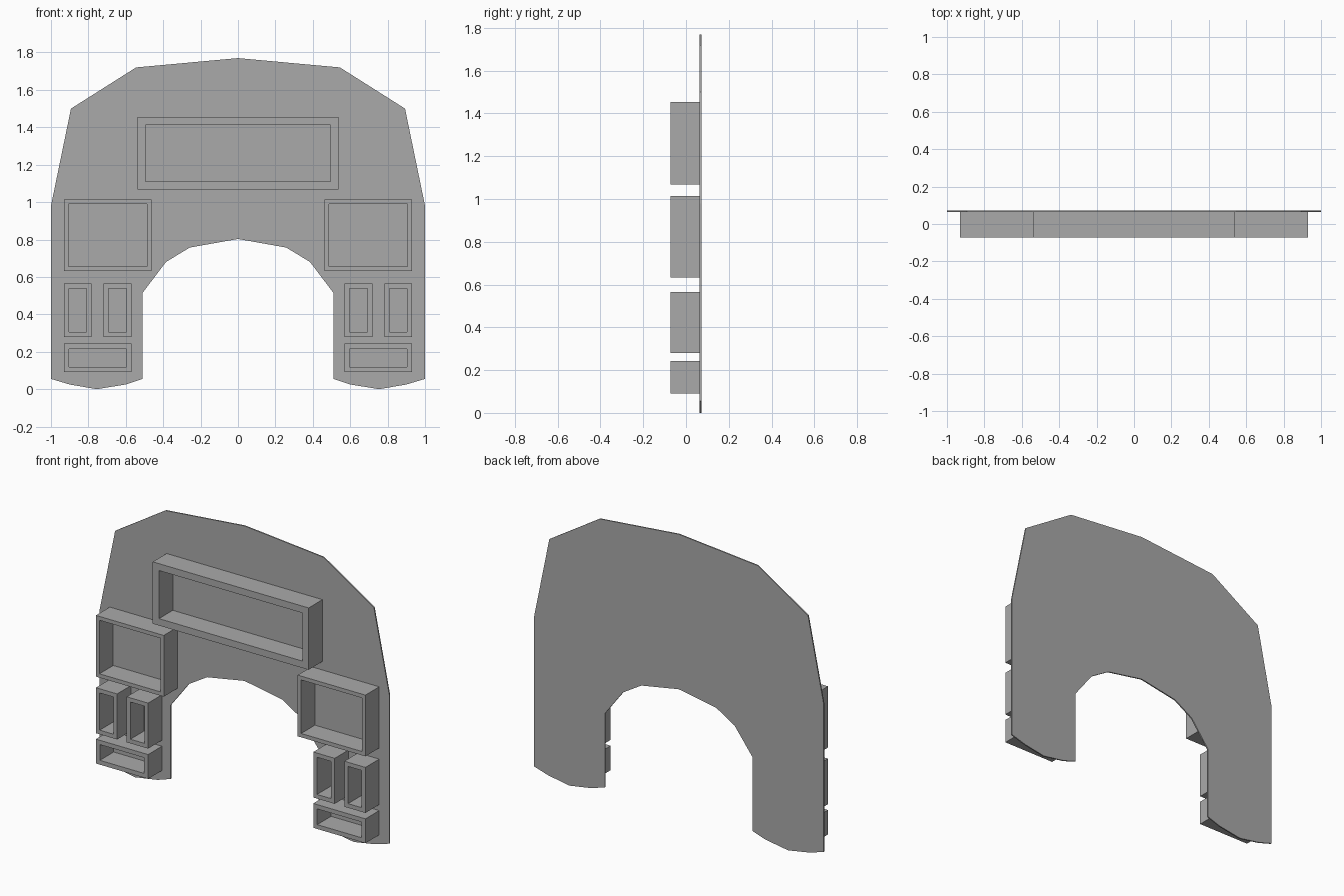
import bpy
import bmesh

cube = bpy.data.objects.get("Cube")
if cube:
    bpy.data.objects.remove(cube, do_unlink=True)

grey = bpy.data.materials.new("plain_grey")
grey.use_nodes = True
colour = (0.4, 0.4, 0.4, 1)
grey.diffuse_color = colour
grey.node_tree.nodes["Principled BSDF"].inputs["Base Color"].default_value = colour

FRONT, BACK, PANEL_FRONT = -0.072, 0.072, 0.064


def finish(name, bm):
    bmesh.ops.recalc_face_normals(bm, faces=bm.faces)
    mesh = bpy.data.meshes.new(name)
    bm.to_mesh(mesh)
    bm.free()
    mesh.materials.append(grey)
    obj = bpy.data.objects.new(name, mesh)
    bpy.context.collection.objects.link(obj)
    return obj


def extrude_back(bm, faces, depth):
    result = bmesh.ops.extrude_face_region(bm, geom=faces)
    verts = [g for g in result["geom"] if isinstance(g, bmesh.types.BMVert)]
    bmesh.ops.translate(bm, verts=verts, vec=(0, depth, 0))


def panel(name, half):
    # Half outline from top centre round the leg to the arch centre, then mirrored
    outline = half + [(-x, z) for x, z in reversed(half) if x > 0]
    bm = bmesh.new()
    face = bm.faces.new([bm.verts.new((x, PANEL_FRONT, z)) for x, z in outline])
    extrude_back(bm, [face], BACK - PANEL_FRONT)
    return finish(name, bm)


def frame(name, x0, x1, z0, z1, border):
    # Rectangular ring standing forward from the panel, open at the front
    bm = bmesh.new()

    def loop(b):
        corners = [(x0 + b, z0 + b), (x1 - b, z0 + b), (x1 - b, z1 - b), (x0 + b, z1 - b)]
        return [bm.verts.new((x, FRONT, z)) for x, z in corners]

    outer, inner = loop(0), loop(border)
    faces = []
    for i in range(4):
        j = (i + 1) % 4
        faces.append(bm.faces.new((outer[i], outer[j], inner[j], inner[i])))
    extrude_back(bm, faces, PANEL_FRONT - FRONT)
    return finish(name, bm)


# Arched backing panel
panel("arched_panel", [
    (0, 1.77), (0.545, 1.72), (0.893, 1.5), (1, 0.98), (1, 0.055),
    (0.9, 0.025), (0.755, 0), (0.6, 0.025), (0.51, 0.055), (0.51, 0.515),
    (0.385, 0.68), (0.258, 0.757), (0, 0.803),
])

# Wide frame above the arch
frame("top_frame", -0.538, 0.538, 1.068, 1.454, 0.043)

# Matching frames on both legs
for side, sign in (("left", 1), ("right", -1)):
    for part, a, b, z0, z1, border in (
        ("large_frame", 0.462, 0.93, 0.633, 1.015, 0.024),
        ("inner_tall_frame", 0.57, 0.718, 0.28, 0.564, 0.026),
        ("outer_tall_frame", 0.784, 0.93, 0.28, 0.564, 0.026),
        ("low_frame", 0.57, 0.93, 0.091, 0.243, 0.027),
    ):
        x0, x1 = sorted((a * sign, b * sign))
        frame(f"{side}_{part}", x0, x1, z0, z1, border)
